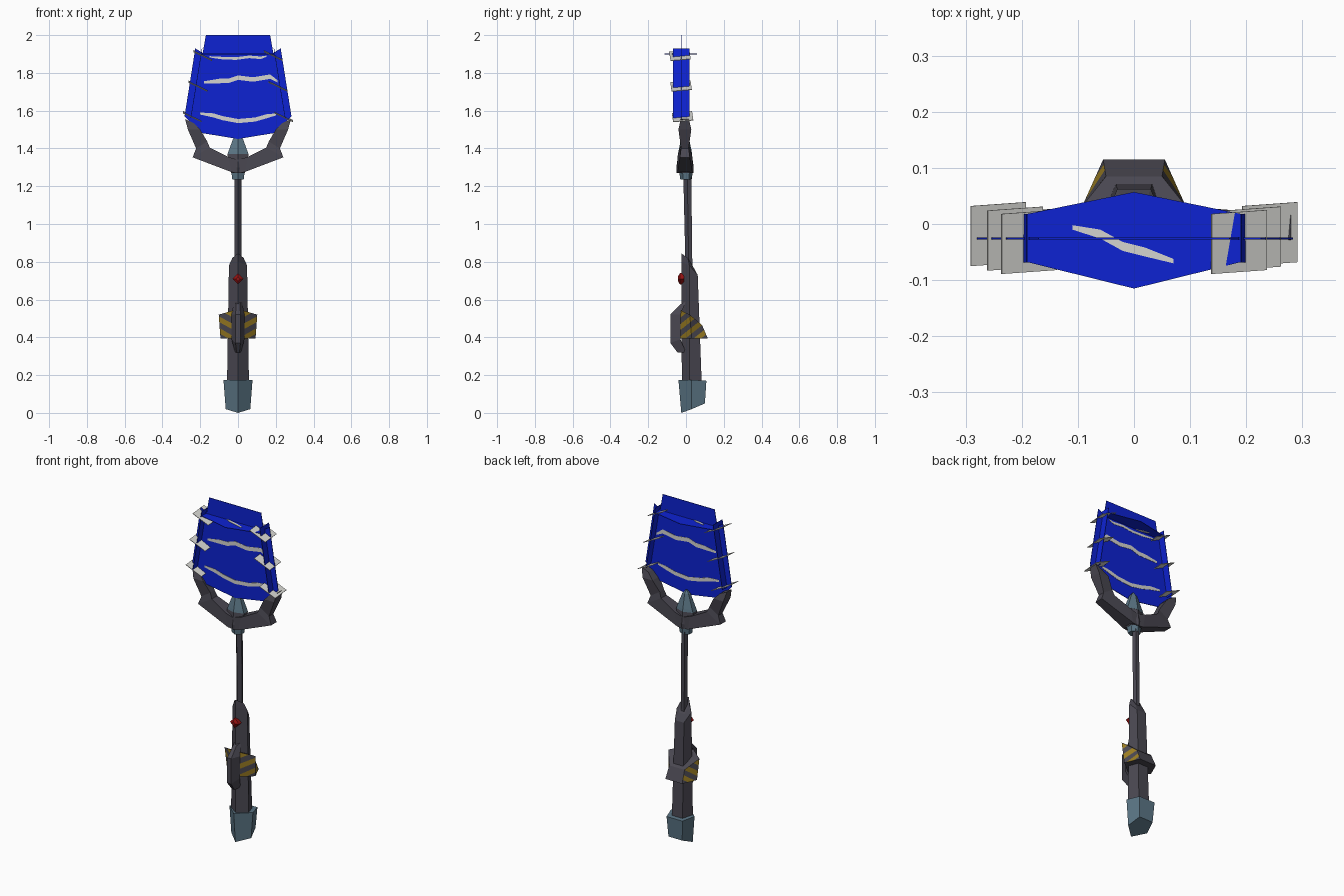
import bpy, bmesh
from mathutils import Vector

if "Cube" in bpy.data.objects:
    bpy.data.objects.remove(bpy.data.objects["Cube"])


def material(name, rgb):
    m = bpy.data.materials.new(name)
    m.diffuse_color = (*rgb, 1)
    m.use_nodes = True
    m.node_tree.nodes["Principled BSDF"].inputs["Base Color"].default_value = m.diffuse_color
    return m


DARK = material("dark grey", (0.068, 0.064, 0.083))
STEEL = material("blue steel", (0.105, 0.18, 0.235))
BLUE = material("energy blue", (0.004, 0.016, 0.65))
PALE = material("pale grey", (0.66, 0.66, 0.63))
YELLOW = material("warning yellow", (0.32, 0.2, 0.016))
RED = material("gem red", (0.3, 0.006, 0.006))


def finish(name, bm, *mats):
    bmesh.ops.recalc_face_normals(bm, faces=bm.faces[:])
    me = bpy.data.meshes.new(name)
    bm.to_mesh(me)
    bm.free()
    for m in mats:
        me.materials.append(m)
    ob = bpy.data.objects.new(name, me)
    bpy.context.collection.objects.link(ob)
    return ob


def loft_mesh(rings):
    bm = bmesh.new()
    vs = [[bm.verts.new(p) for p in r] for r in rings]
    n = len(rings[0])
    for a, b in zip(vs, vs[1:]):
        for i in range(n):
            j = (i + 1) % n
            bm.faces.new((a[i], a[j], b[j], b[i]))
    bm.faces.new(vs[0][::-1])
    bm.faces.new(vs[-1])
    return bm


def loft(name, rings, mat):
    return finish(name, loft_mesh(rings), mat)


def pent(yf, w, ym, wb, yb, zf, zm, zb):
    """Five-sided ring: ridge in front, flat at the back."""
    return [(0, yf, zf), (w, ym, zm), (wb, yb, zb), (-wb, yb, zb), (-w, ym, zm)]


def hexa(w, d, z, y=-0.005):
    return [(0, y - d, z), (w, y - d / 2, z), (w, y + d / 2, z),
            (0, y + d, z), (-w, y + d / 2, z), (-w, y - d / 2, z)]


def plate(name, pts, mat, t=0.003):
    """Flat polygon given a small thickness along its normal."""
    pts = [Vector(p) for p in pts]
    n = (pts[1] - pts[0]).cross(pts[2] - pts[0]).normalized() * t / 2
    return loft(name, [[p - n for p in pts], [p + n for p in pts]], mat)


# pommel, handle and rod
loft("pommel", [pent(-.025, .065, .03, .045, .1, 0, .02, .05),
                pent(-.04, .077, .03, .052, .108, .175, .175, .17)], STEEL)
loft("handle", [pent(-.022, .058, .018, .035, .083, .16, .16, .16),
                pent(-.025, .048, .018, .03, .062, .8, .78, .73),
                pent(-.025, .03, .01, .02, .04, .845, .82, .77)], DARK)
loft("rod", [pent(-.002, .018, .015, .011, .034, .74, .74, .74),
             pent(-.014, .018, .007, .011, .028, 1.25, 1.25, 1.25)], DARK)

# grip band with diagonal warning stripes cut into the side faces
bm = loft_mesh([pent(-.045, .093, .03, .055, .115, .395, .395, .395),
                pent(-.045, .102, .02, .05, .085, .55, .52, .465)])
stripes = Vector((0, -0.8, 1))
for i in range(5):
    for edge in (0, .032):
        c = Vector((0, 0, .33 + i * .066 + edge))
        bmesh.ops.bisect_plane(bm, geom=bm.verts[:] + bm.edges[:] + bm.faces[:],
                               plane_co=c, plane_no=stripes)
bmesh.ops.recalc_face_normals(bm, faces=bm.faces[:])
for f in bm.faces:
    c = f.calc_center_median()
    if abs(f.normal.x) > 0.3 and ((c.dot(stripes) - .33) % .066) < .032:
        f.material_index = 1
finish("grip_band", bm, DARK, YELLOW)

# chamfered block in front of the band, and the gem above it
loft("front_block", [
    [(-.016, 0, .32), (-.008, -.045, .32), (.008, -.045, .32), (.016, 0, .32)],
    [(-.034, -.03, .39), (-.013, -.083, .37), (.013, -.083, .37), (.034, -.03, .39)],
    [(-.034, -.03, .52), (-.013, -.083, .52), (.013, -.083, .52), (.034, -.03, .52)],
    [(-.022, 0, .59), (-.01, -.03, .575), (.01, -.03, .575), (.022, 0, .59)]], DARK)
loft("gem", [[(.03 * s * a, y, .71 + .03 * s * b) for a, b in
              ((1, 0), (0, 1), (-1, 0), (0, -1))]
             for y, s in ((-.01, 1), (-.032, 1), (-.043, .4))], RED)

# collar, core and tip that carry the head
loft("collar", [hexa(.03, .03, 1.235, 0), hexa(.035, .036, 1.275, 0)], STEEL)
loft("core", [hexa(.036, .044, 1.27), hexa(.05, .046, 1.3), hexa(.055, .036, 1.37)], DARK)
loft("tip", [hexa(.055, .037, 1.37), hexa(.05, .035, 1.385),
             hexa(.02, .018, 1.468), hexa(.004, .004, 1.487)], STEEL)

# forked guard: outer x z, inner x z, half thickness
FORK = [(0, 1.27, 0, 1.34, .04), (.035, 1.275, .05, 1.355, .04),
        (.24, 1.353, .15, 1.405, .026), (.222, 1.4, .163, 1.437, .02),
        (.265, 1.5, .2, 1.5, .034), (.28, 1.555, .235, 1.535, .022)]
for side, s in (("left", -1), ("right", 1)):
    loft(side + "_guard", [[(s * ox, -.006 - h, oz), (s * ix, -.006 - h, iz),
                            (s * ix, -.006 + h, iz), (s * ox, -.006 + h, oz)]
                           for ox, oz, ix, iz, h in FORK], DARK)

# energy sheet
Y = -.026
half = [(.17, 2.0), (.187, 1.905), (.226, 1.93), (.283, 1.57), (.2, 1.483)]
outline = half + [(0, 1.45)] + [(-x, z) for x, z in half[::-1]]
plate("energy_sheet", [(x, Y, z) for x, z in outline], BLUE)

# flat cap and tilted side sheets
plate("energy_cap", [(0, -.115, 1.9), (.19, -.068, 1.9), (.19, .018, 1.9),
                     (0, .057, 1.9), (-.19, .018, 1.9), (-.19, -.068, 1.9)], BLUE)
for side, s in (("left", -1), ("right", 1)):
    plate(side + "_side_sheet", [(s * .19, -.069, 1.93), (s * .19, .018, 1.93),
                                 (s * .25, .018, 1.56), (s * .25, -.069, 1.56)], BLUE)


# pale lightning streaks
def streak(name, mid, place, w=.011):
    pts = []
    for sgn in (1, -1):
        row = [(a, b + sgn * (w if 0 < i < len(mid) - 1 else w * .5))
               for i, (a, b) in enumerate(mid)]
        pts += row[::sgn]
    plate(name, [place(a, b) for a, b in pts], PALE, .006)


def upright(a, b):
    return (a, Y, b)


streak("upper_streak", [(-.15, 1.885), (-.08, 1.878), (-.01, 1.876), (.06, 1.885),
                        (.12, 1.88), (.15, 1.888)], upright, .007)
streak("middle_streak", [(-.18, 1.75), (-.1, 1.757), (-.05, 1.758), (0, 1.775),
                         (.08, 1.765), (.17, 1.78), (.21, 1.755)], upright, .012)
streak("lower_streak", [(-.2, 1.585), (-.13, 1.575), (-.08, 1.56), (0, 1.545),
                        (.09, 1.553), (.15, 1.57), (.2, 1.58)], upright)
streak("cap_streak", [(-.11, -.006), (-.06, -.018), (-.02, -.04), (.02, -.05),
                      (.07, -.066)], lambda a, b: (a, b, 1.9), .008)

# six pale spark plates through the sheet edges, all tilted the same way
for level, x, z, y in (("upper", .187, 1.892, -.032), ("middle", .212, 1.73, -.026),
                       ("lower", .242, 1.568, -.018)):
    for side, s in (("left", -1), ("right", 1)):
        c = s * x
        plate(level + "_" + side + "_spark",
              [(c - .049, y - .057, z + .019), (c + .049, y - .05, z - .028),
               (c + .049, y + .057, z - .019), (c - .049, y + .05, z + .028)], PALE)
